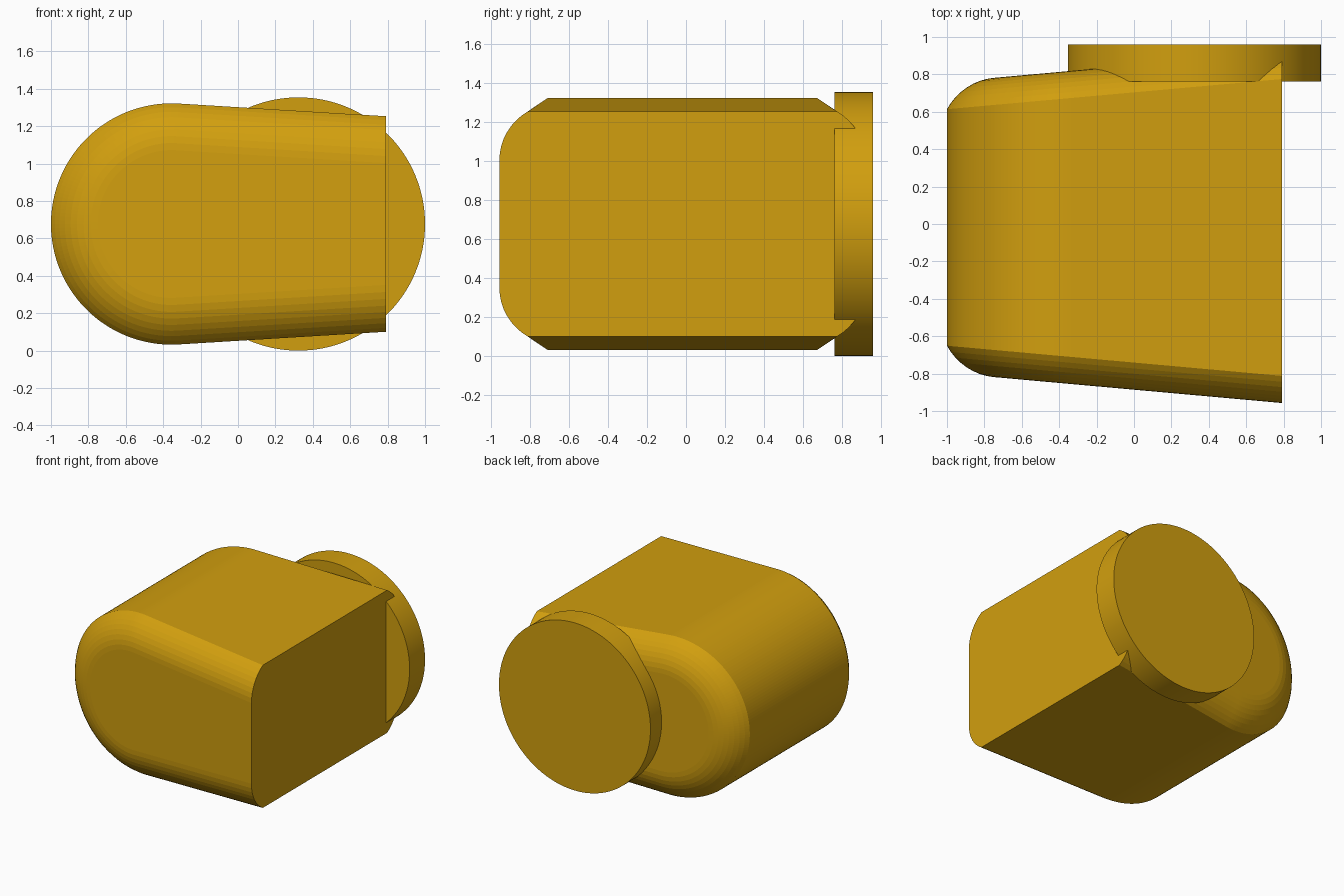
import bpy, bmesh
from math import sin, cos, tan, asin, pi, radians

if "Cube" in bpy.data.objects:
    bpy.data.objects.remove(bpy.data.objects["Cube"])

R, CX, CZ, END = 0.645, -0.355, 0.677, 0.79   # round end and flat end of the body
TAPER = radians(3.5)                          # narrowing of top and bottom
SLOPE = 0.09                                  # flare of the two side faces
INSET, ROUND = 0.25, 0.288                    # rounded border of the side faces

gold = bpy.data.materials.new("gold")
gold.diffuse_color = (0.64, 0.345, 0.0045, 1)
gold.use_nodes = True
gold.node_tree.nodes["Principled BSDF"].inputs["Base Color"].default_value = gold.diffuse_color


def outline(d, n=96):
    """Body side profile, inset by d: straight end, round nose."""
    r = R - d
    a0, a1 = pi / 2 - TAPER, 3 * pi / 2 + TAPER
    pts = [(CX + r * cos(a), CZ + r * sin(a))
           for a in (a0 + (a1 - a0) * i / n for i in range(n + 1))]
    h = r / cos(TAPER) - (END - CX) * tan(TAPER)
    return [(END, CZ + h)] + pts + [(END, CZ - h)]


# Body: inset outlines stacked across y, with flared and rounded sides
bm = bmesh.new()
steps = 8
layers = []
for k in range(steps + 1):
    t = asin(INSET / ROUND) * k / steps
    layers.append((INSET - ROUND * sin(t), ROUND * (1 - cos(t))))
rings = []
for side, width, seq in ((-1, 0.957, layers), (1, 0.92, layers[::-1])):
    for d, drop in seq:
        rings.append([bm.verts.new((x, side * (width - SLOPE * (END - x) - drop), z))
                      for x, z in outline(d)])
for a, b in zip(rings, rings[1:]):
    for i in range(len(a)):
        j = (i + 1) % len(a)
        bm.faces.new((a[i], a[j], b[j], b[i]))
bm.faces.new(rings[0])
bm.faces.new(rings[-1])
bmesh.ops.recalc_face_normals(bm, faces=bm.faces)
mesh = bpy.data.meshes.new("rounded_body")
bm.to_mesh(mesh)
bm.free()
mesh.materials.append(gold)
body = bpy.data.objects.new("rounded_body", mesh)
bpy.context.collection.objects.link(body)

# Round disc set into the back side
bpy.ops.mesh.primitive_cylinder_add(vertices=128, radius=0.677, depth=0.197,
                                    location=(0.323, 0.8605, 0.677),
                                    rotation=(pi / 2, 0, 0))
disc = bpy.context.object
disc.name = "back_disc"
disc.data.materials.append(gold)
bpy.ops.object.shade_smooth_by_angle(angle=radians(30))
